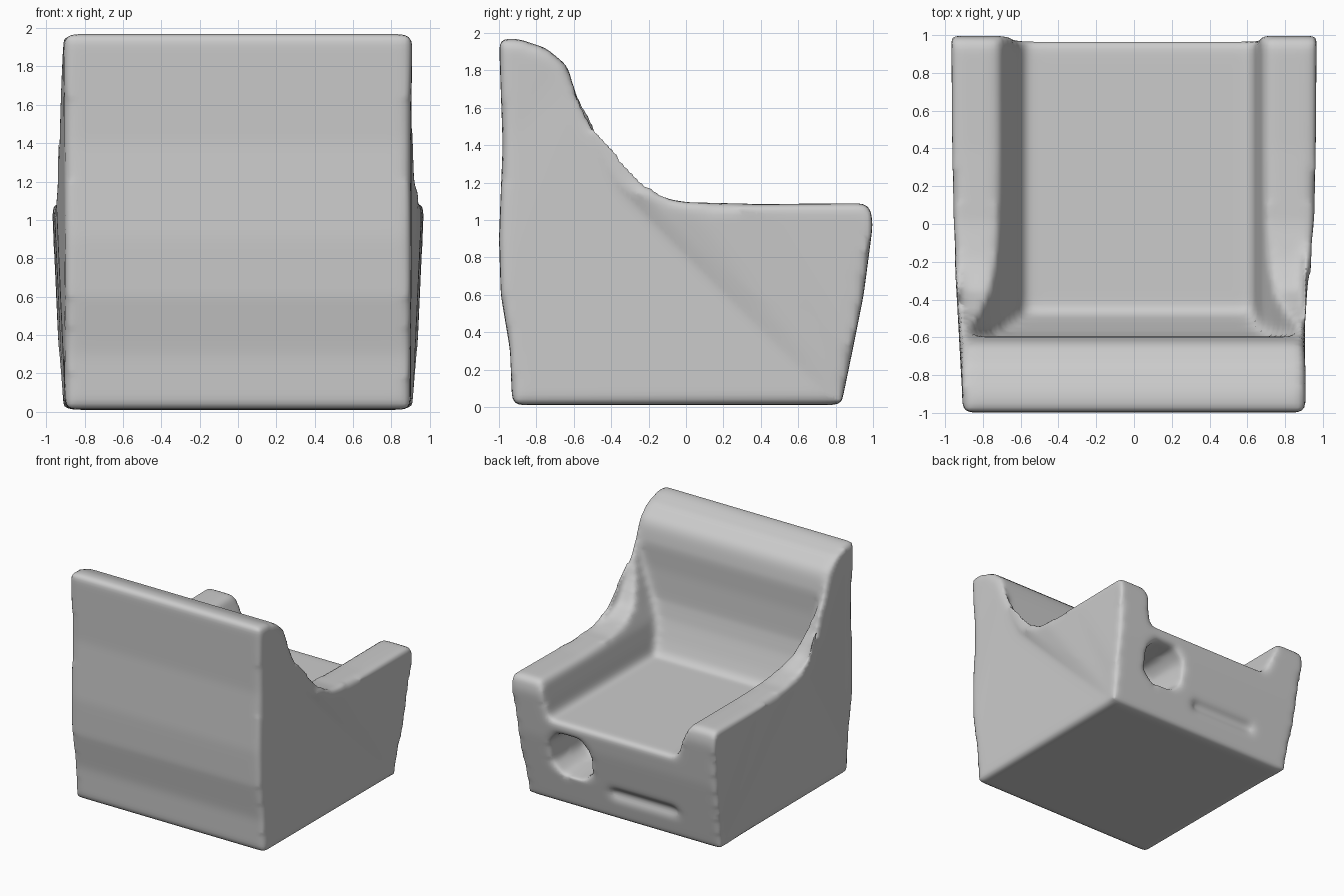
import bpy, bmesh

if "Cube" in bpy.data.objects:
    bpy.data.objects.remove(bpy.data.objects["Cube"])


def mesh_object(name, bm):
    bmesh.ops.triangulate(bm, faces=bm.faces[:])
    bmesh.ops.recalc_face_normals(bm, faces=bm.faces[:])
    me = bpy.data.meshes.new(name)
    bm.to_mesh(me)
    bm.free()
    ob = bpy.data.objects.new(name, me)
    bpy.context.collection.objects.link(ob)
    return ob


def loft(name, rings):
    """Closed solid through rings of equal point count."""
    bm = bmesh.new()
    rows = [[bm.verts.new(p) for p in ring] for ring in rings]
    n = len(rows[0])
    bm.faces.new(rows[0])
    bm.faces.new(rows[-1])
    for a, b in zip(rows, rows[1:]):
        for i in range(n):
            j = (i + 1) % n
            bm.faces.new((a[i], a[j], b[j], b[i]))
    return mesh_object(name, bm)


# Body: side profile as (y, z, half width)
profile = [
    (-0.93, 0.01, 0.90), (0.83, 0.01, 0.91), (0.89, 0.30, 0.935),
    (0.95, 0.60, 0.955), (1.00, 0.98, 0.98), (0.98, 1.09, 0.97),
    (0.40, 1.085, 0.965), (0.00, 1.095, 0.96), (-0.20, 1.13, 0.95),
    (-0.35, 1.20, 0.93), (-0.46, 1.38, 0.915), (-0.58, 1.68, 0.905),
    (-0.64, 1.83, 0.905), (-0.75, 1.92, 0.91), (-0.90, 1.97, 0.91),
    (-1.00, 1.97, 0.91), (-0.98, 1.40, 0.90), (-1.00, 0.90, 0.905),
    (-0.99, 0.60, 0.905), (-0.94, 0.30, 0.90),
]
body = loft("armchair_body", [[(s * w, y, z) for y, z, w in profile] for s in (-1, 1)])

# Seat recess between the arms: (z, left x, right x, back y)
levels = [
    (0.775, -0.58, 0.63, -0.47), (0.90, -0.63, 0.65, -0.52),
    (1.05, -0.70, 0.68, -0.57), (1.20, -0.76, 0.74, -0.60),
    (1.45, -0.83, 0.83, -0.605), (1.65, -0.88, 0.88, -0.595),
    (1.80, -0.90, 0.90, -0.62),
]
seat_cutter = loft("seat_cutter", [
    [(l, b, z), (r, b, z), (r, 1.3, z), (l, 1.3, z)] for z, l, r, b in levels])


def pocket(name, x0, x1, z0, z1, y_in, inset):
    rings = []
    for y, d in ((1.3, 0), (0.88, 0), (y_in, inset)):
        a, b, c, e = x0 + d, x1 - d, z0 + d, z1 - d
        k = 0.25 * min(b - a, e - c)
        rings.append([(a + k, y, c), (b - k, y, c), (b, y, c + k), (b, y, e - k),
                      (b - k, y, e), (a + k, y, e), (a, y, e - k), (a, y, c + k)])
    return loft(name, rings)


# Hole below the seat edge and the shallow dent beside it
hole_cutter = pocket("hole_cutter", 0.26, 0.64, 0.29, 0.66, 0.50, 0.03)
dent_cutter = pocket("dent_cutter", -0.55, 0.12, 0.19, 0.30, 0.84, 0.03)

for cutter in (seat_cutter, hole_cutter, dent_cutter):
    cutter.hide_render = True
    cutter.hide_viewport = True
    mod = body.modifiers.new(cutter.name, 'BOOLEAN')
    mod.operation = 'DIFFERENCE'
    mod.solver = 'EXACT'
    mod.object = cutter

# Soft, rounded surface
remesh = body.modifiers.new("remesh", 'REMESH')
remesh.mode = 'VOXEL'
remesh.voxel_size = 0.026
remesh.use_smooth_shade = True
smooth = body.modifiers.new("soften", 'SMOOTH')
smooth.factor = 0.5
smooth.iterations = 10
